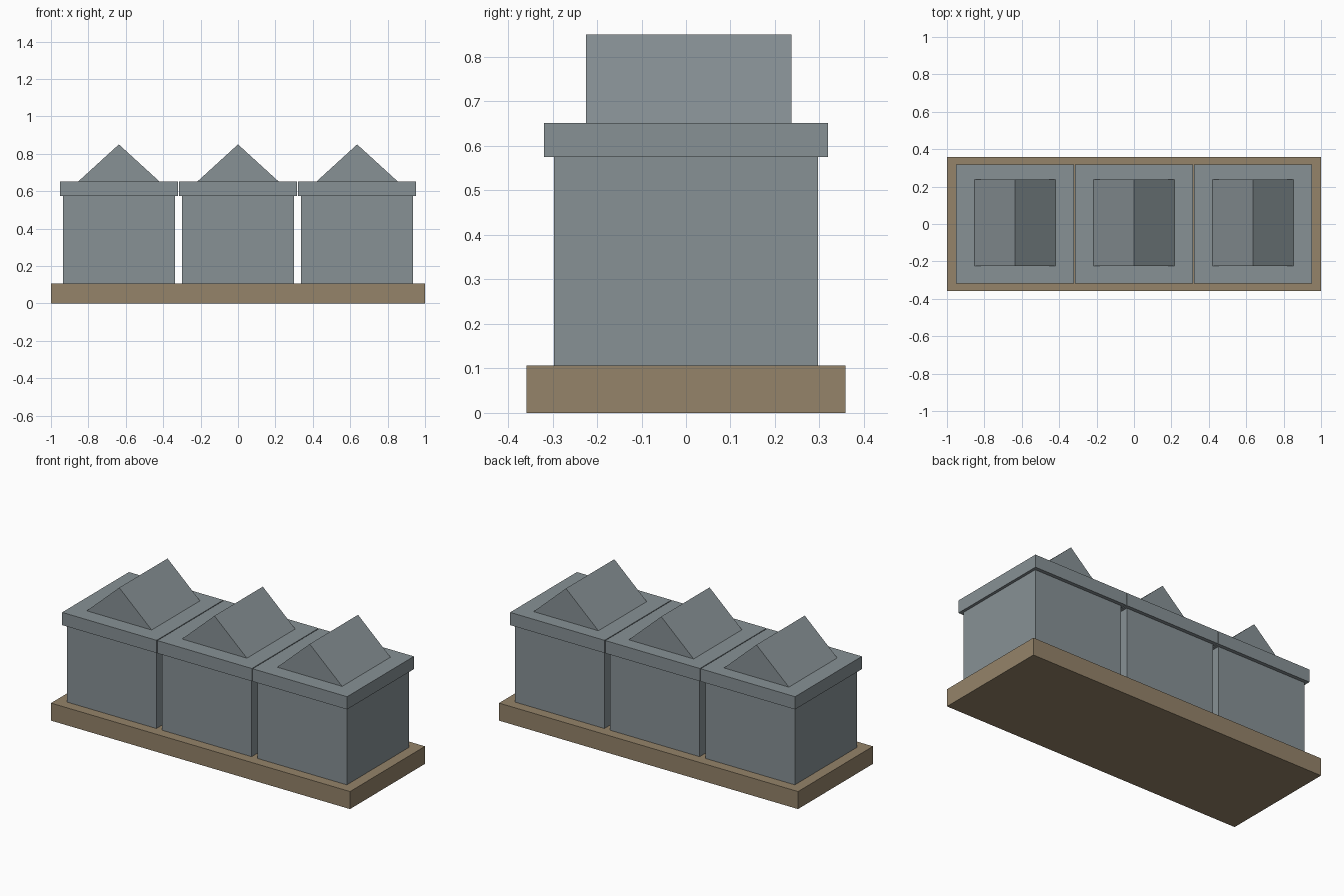
import bpy

if "Cube" in bpy.data.objects:
    bpy.data.objects.remove(bpy.data.objects["Cube"])


def material(name, srgb):
    m = bpy.data.materials.new(name)
    m.diffuse_color = (*[(c / 255) ** 2.2 for c in srgb], 1)
    m.use_nodes = True
    m.node_tree.nodes["Principled BSDF"].inputs["Base Color"].default_value = m.diffuse_color
    return m


grey = material("slate grey", (134, 144, 148))
brown = material("wood brown", (147, 130, 105))


def extrude_profile(name, profile, y0, y1, mat, x=0.0):
    """Extrude an XZ outline (counter-clockwise seen from the front) along y."""
    n = len(profile)
    verts = [(px, y, pz) for y in (y0, y1) for px, pz in profile]
    faces = [tuple(range(n)), tuple(range(2 * n - 1, n - 1, -1))]
    faces += [(i, i + n, (i + 1) % n + n, (i + 1) % n) for i in range(n)]
    mesh = bpy.data.meshes.new(name)
    mesh.from_pydata(verts, [], faces)
    mesh.materials.append(mat)
    obj = bpy.data.objects.new(name, mesh)
    obj.location.x = x
    bpy.context.collection.objects.link(obj)
    return obj


def box(name, hx, hy, z0, z1, mat, x=0.0):
    outline = [(-hx, z0), (hx, z0), (hx, z1), (-hx, z1)]
    return extrude_profile(name, outline, -hy, hy, mat, x)


# Shared plinth
box("base", 1.0, 0.358, 0.0, 0.106, brown)

# Three identical units: body, overhanging lid, gabled top
for side, x in (("left", -0.637), ("middle", 0.0), ("right", 0.637)):
    box(side + "_body", 0.299, 0.297, 0.106, 0.575, grey, x)
    box(side + "_lid", 0.316, 0.319, 0.575, 0.652, grey, x)
    extrude_profile(side + "_gable", [(-0.217, 0.652), (0.217, 0.652), (0.0, 0.85)],
                    -0.225, 0.237, grey, x)
